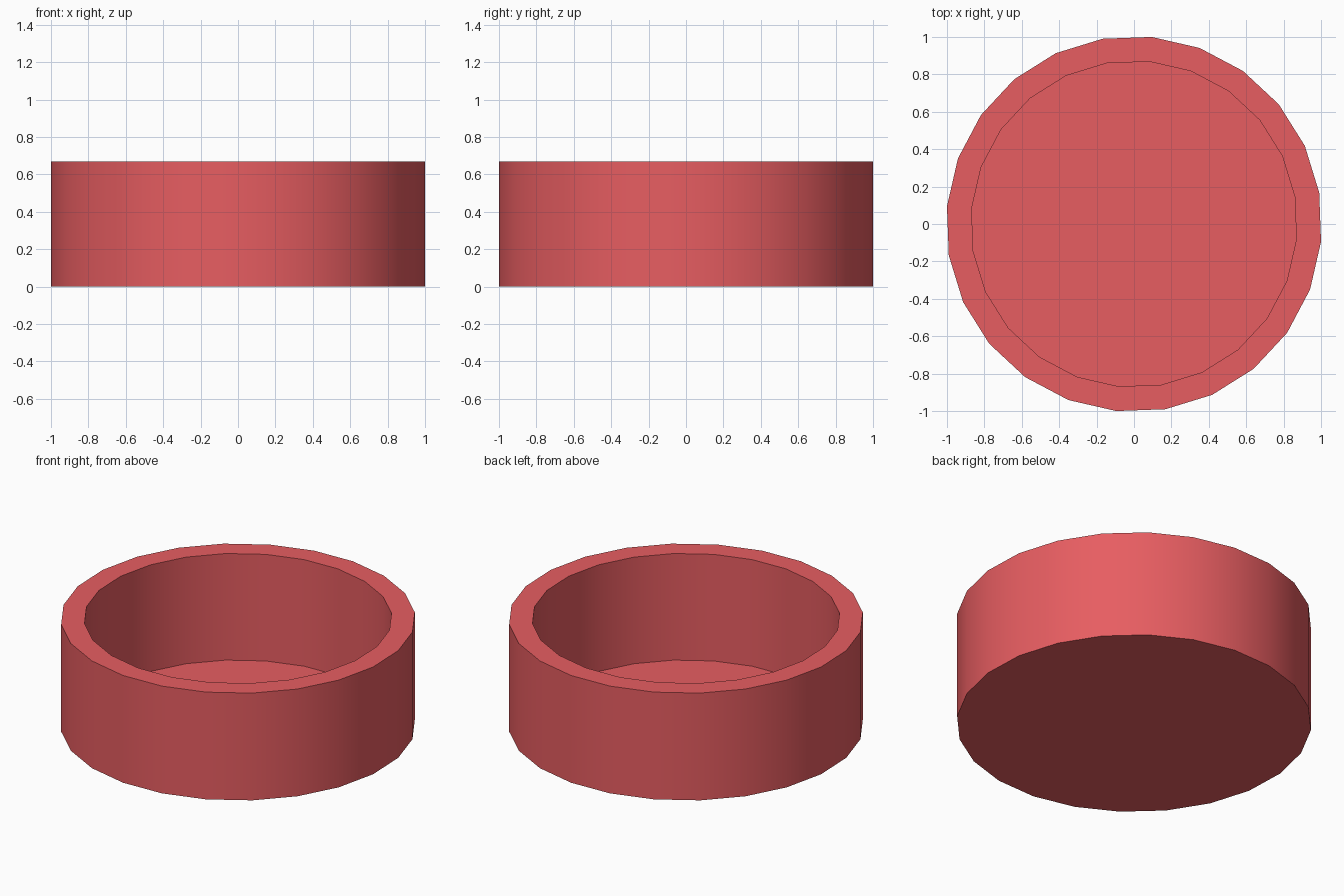
import bpy, bmesh, math

if "Cube" in bpy.data.objects:
    bpy.data.objects.remove(bpy.data.objects["Cube"])

SIDES = 24
OFFSET = math.radians(9.6)
R_OUT, R_IN = 1.0044, 0.872
HEIGHT, FLOOR = 0.67, 0.004

bm = bmesh.new()


def ring(radius, z):
    """One loop of vertices around the z axis."""
    return [bm.verts.new((radius * math.cos(OFFSET + math.tau * i / SIDES),
                          radius * math.sin(OFFSET + math.tau * i / SIDES), z))
            for i in range(SIDES)]


# Profile: outer base, outer rim, inner rim, thin inner floor
loops = [ring(r, z) for r, z in ((R_OUT, 0), (R_OUT, HEIGHT),
                                 (R_IN, HEIGHT), (R_IN, FLOOR))]
for a, b in zip(loops, loops[1:]):
    for i in range(SIDES):
        j = (i + 1) % SIDES
        bm.faces.new((a[i], a[j], b[j], b[i]))

# Underside and inner floor
bm.faces.new(loops[0][::-1])
bm.faces.new(loops[-1])

mesh = bpy.data.meshes.new("round_open_cup")
bm.to_mesh(mesh)
bm.free()
cup = bpy.data.objects.new("round_open_cup", mesh)
bpy.context.collection.objects.link(cup)

# Smooth walls with crisp rims
bpy.context.view_layer.objects.active = cup
cup.select_set(True)
bpy.ops.object.shade_smooth_by_angle(angle=math.radians(30))

# Red finish
red = bpy.data.materials.new("red")
red.diffuse_color = (0.8, 0.11, 0.12, 1)
red.use_nodes = True
red.node_tree.nodes["Principled BSDF"].inputs["Base Color"].default_value = red.diffuse_color
mesh.materials.append(red)
